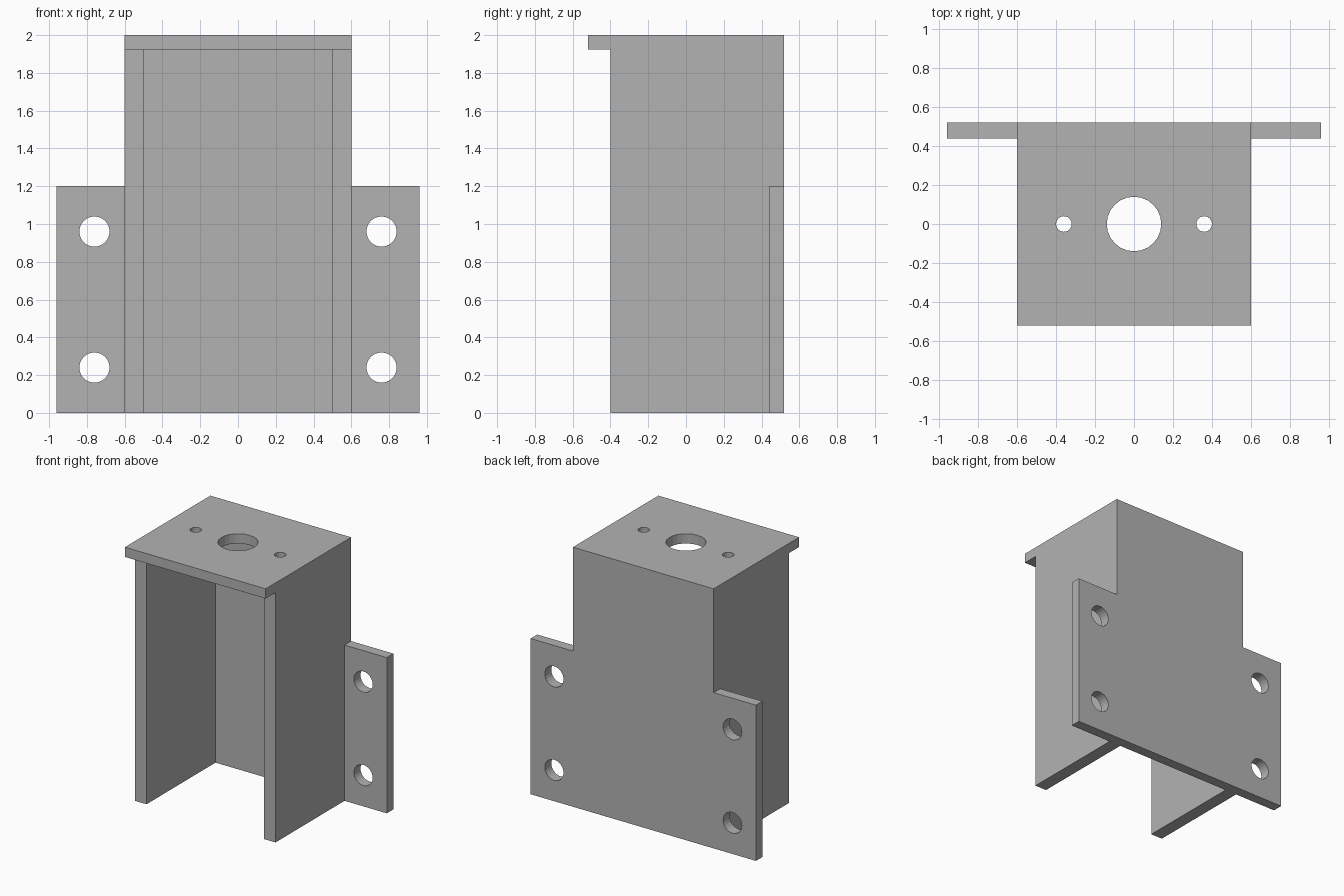
import bpy
import bmesh
from mathutils import Matrix, Vector

default = bpy.data.objects.get("Cube")
if default:
    bpy.data.objects.remove(default, do_unlink=True)

# Plain grey metal
metal = bpy.data.materials.new("grey_metal")
metal.use_nodes = True
grey = (0.45, 0.45, 0.45, 1)
metal.diffuse_color = grey
metal.node_tree.nodes["Principled BSDF"].inputs["Base Color"].default_value = grey


def finish(name, bm):
    bmesh.ops.recalc_face_normals(bm, faces=bm.faces)
    mesh = bpy.data.meshes.new(name)
    bm.to_mesh(mesh)
    bm.free()
    mesh.materials.append(metal)
    obj = bpy.data.objects.new(name, mesh)
    bpy.context.collection.objects.link(obj)
    return obj


def extrude(name, points, direction):
    bm = bmesh.new()
    face = bm.faces.new([bm.verts.new(p) for p in points])
    result = bmesh.ops.extrude_face_region(bm, geom=[face], use_keep_orig=True)
    moved = [v for v in result["geom"] if isinstance(v, bmesh.types.BMVert)]
    bmesh.ops.translate(bm, verts=moved, vec=Vector(direction))
    return finish(name, bm)


def box(name, low, high):
    (x0, y0, z0), (x1, y1, z1) = low, high
    corners = [(x0, y0, z0), (x1, y0, z0), (x1, y1, z0), (x0, y1, z0)]
    return extrude(name, corners, (0, 0, z1 - z0))


def drill(name, centre, radius, axis):
    bm = bmesh.new()
    turn = Matrix.Rotation(1.5707963, 4, "X") if axis == "Y" else Matrix()
    bmesh.ops.create_cone(bm, cap_ends=True, segments=24, radius1=radius, radius2=radius,
                          depth=0.3, matrix=Matrix.Translation(centre) @ turn)
    return finish(name, bm)


def combine(target, other, operation):
    mod = target.modifiers.new(operation.lower(), "BOOLEAN")
    mod.operation = operation
    mod.solver = "EXACT"
    mod.object = other
    bpy.context.view_layer.objects.active = target
    bpy.ops.object.modifier_apply(modifier=mod.name)
    bpy.data.objects.remove(other, do_unlink=True)


half, flange, front, inner, back = 0.6, 0.96, -0.4, 0.44, 0.52
shoulder, top = 1.2, 2.0

# Back plate with a mounting flange on each side
outline = [(-flange, 0), (flange, 0), (flange, shoulder), (half, shoulder),
           (half, top), (-half, top), (-half, shoulder), (-flange, shoulder)]
bracket = extrude("mounting_bracket", [(x, inner, z) for x, z in outline],
                  (0, back - inner, 0))

# Side walls, overlapping the back plate
for side in (-1, 1):
    x0, x1 = sorted((side * 0.5, side * half))
    combine(bracket, box("side_wall", (x0, front, 0), (x1, back, top)), "UNION")

# Top plate with a front lip
combine(bracket, box("top_plate", (-half, -back, 1.925), (half, back, top)), "UNION")

# Bolt holes in the flanges and top plate
for side in (-1, 1):
    for z in (0.24, 0.96):
        combine(bracket, drill("flange_hole", (side * 0.76, 0.48, z), 0.08, "Y"), "DIFFERENCE")
    combine(bracket, drill("screw_hole", (side * 0.36, 0, 1.96), 0.04, "Z"), "DIFFERENCE")

# Central hole in the top plate
combine(bracket, drill("centre_hole", (0, 0, 1.96), 0.14, "Z"), "DIFFERENCE")

# Merge coplanar leftovers into clean flat faces
bm = bmesh.new()
bm.from_mesh(bracket.data)
bmesh.ops.remove_doubles(bm, verts=bm.verts, dist=0.0001)
bmesh.ops.dissolve_limit(bm, angle_limit=0.01, verts=bm.verts, edges=bm.edges)
bm.to_mesh(bracket.data)
bm.free()
